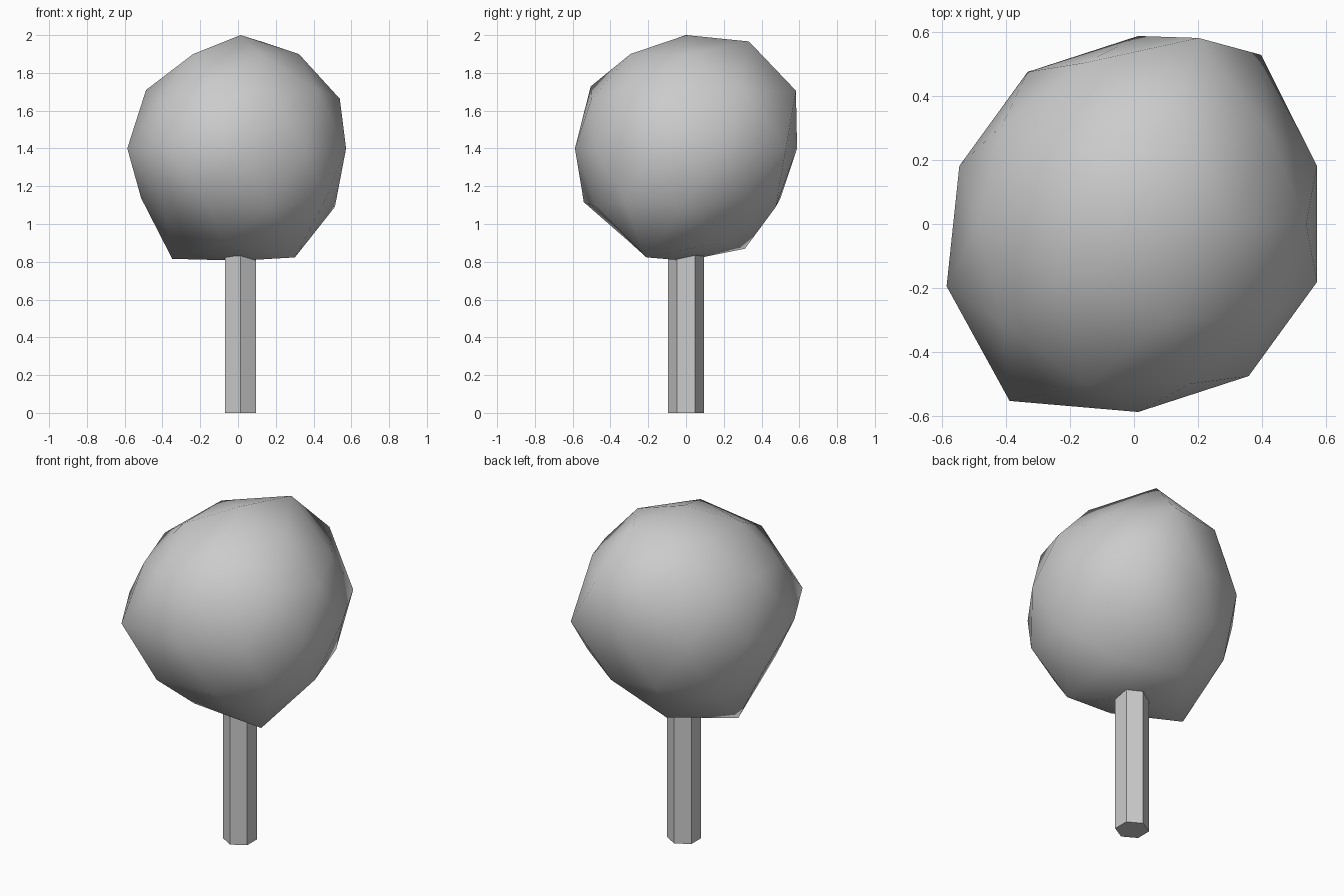
import bpy
from mathutils import Vector

if "Cube" in bpy.data.objects:
    bpy.data.objects.remove(bpy.data.objects["Cube"])

X_OFF = 0.013          # common axis of trunk and crown
CROWN_Z, CROWN_R = 1.4, 0.6

# Trunk: six-sided flat-shaded post running up into the crown
bpy.ops.mesh.primitive_cylinder_add(vertices=6, radius=0.094, depth=0.9,
                                    location=(X_OFF, 0, 0.45))
trunk = bpy.context.object
trunk.name = "trunk"

# Crown: low icosphere, smooth shaded, with some corners pushed outwards
bpy.ops.mesh.primitive_ico_sphere_add(subdivisions=2, radius=1,
                                      location=(X_OFF, 0, CROWN_Z))
crown = bpy.context.object
crown.name = "crown"

# (direction, radial factor) for the uneven corners; all others use BASE
BASE = 0.98
BUMPS = [
    ((0, 0, 1), 1.0),
    ((0, 0, -1), 0.99),
    ((0.16, 0.50, 0.85), 1.11),
    ((0.28, 0.85, 0.45), 1.14),
    ((-0.26, -0.81, 0.53), 1.04),
    ((-0.26, 0.81, 0.53), 1.04),
    ((0.59, 0.81, 0), 1.09),
    ((-0.59, -0.81, 0), 1.14),
    ((-0.95, -0.31, 0), 1.05),
    ((-0.28, -0.85, -0.45), 1.06),
    ((0.72, -0.53, -0.45), 1.03),
    ((0.43, -0.31, -0.85), 1.13),
    ((-0.53, 0, -0.85), 1.145),
    ((-0.16, 0.50, -0.85), 1.04),
]
for v in crown.data.vertices:
    d = v.co.normalized()
    factor = next((f for b, f in BUMPS if (Vector(b) - d).length < 0.1), BASE)
    v.co = d * CROWN_R * factor

for p in crown.data.polygons:
    p.use_smooth = True
